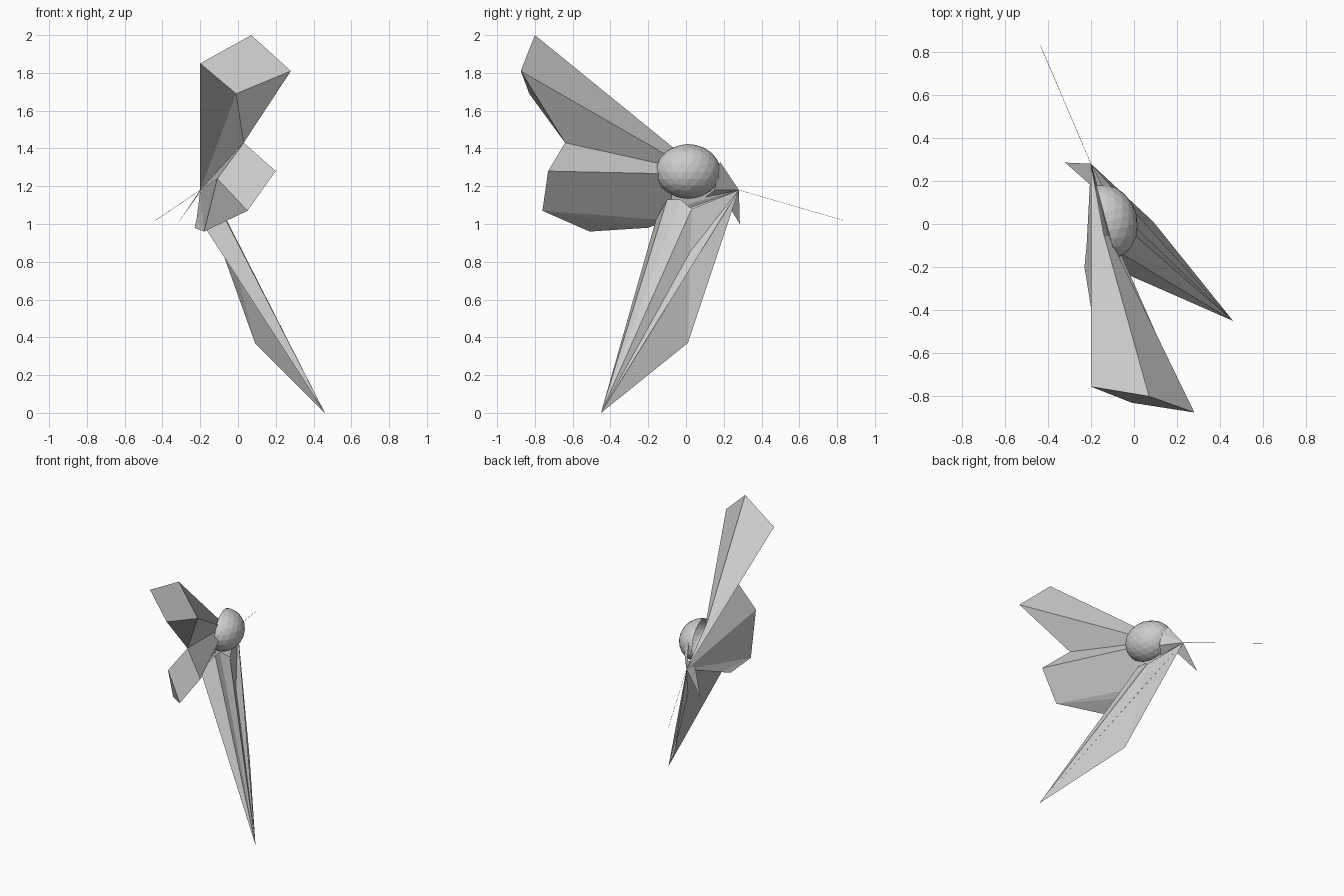
import bpy, bmesh, math
from mathutils import Vector, Matrix

cube = bpy.data.objects.get("Cube")
if cube:
    bpy.data.objects.remove(cube, do_unlink=True)

grey = bpy.data.materials.new("plain grey")
grey.use_nodes = True
grey.diffuse_color = (0.6, 0.6, 0.6, 1)
grey.node_tree.nodes["Principled BSDF"].inputs["Base Color"].default_value = (0.6, 0.6, 0.6, 1)


def add_object(name, bm):
    bmesh.ops.recalc_face_normals(bm, faces=bm.faces)
    mesh = bpy.data.meshes.new(name)
    bm.to_mesh(mesh)
    bm.free()
    mesh.materials.append(grey)
    obj = bpy.data.objects.new(name, mesh)
    bpy.context.collection.objects.link(obj)
    return obj


def folded(name, points, faces):
    """Folded sheet: points keyed by letter, each face a word of letters."""
    bm = bmesh.new()
    verts = {key: bm.verts.new(co) for key, co in points.items()}
    for face in faces.split():
        bm.faces.new([verts[key] for key in face])
    return add_object(name, bm)


# Shared points: the bill root, the notch between the wings and its root
apex = (-0.2, 0.28, 1.18)
notch = (0.03, -0.64, 1.43)
notch_root = (-0.13, -0.05, 1.3)

# Upper wing: long pyramid with a four-sided tip
folded("upper_wing", {
    "P": apex, "E": notch, "R": notch_root,
    "A": (-0.2, -0.755, 1.85), "B": (0.07, -0.8, 2.0),
    "C": (0.28, -0.875, 1.81), "D": (-0.01, -0.83, 1.69),
    "Y": (-0.12, -0.05, 1.335), "Z": (-0.14, -0.05, 1.39),
}, "ABCD ABZ AZP BCYZ CDE CERY DAP DEP")

# Lower wing: broad folded panel below it
folded("lower_wing", {
    "P": apex, "E": notch, "R": notch_root,
    "F": (0.2, -0.73, 1.28), "G": (0.05, -0.76, 1.07),
    "H": (-0.18, -0.51, 0.96), "I": (-0.23, -0.2, 0.98),
    "J": (-0.11, -0.67, 1.24), "W": (-0.22, -0.1, 1.02),
    "Y": (-0.1, -0.05, 1.265),
}, "EFGJ JGH EFYR FGWY GHI GIW EJP JHP HIW HWP")

# Tail: narrow pleats tapering down to a single point
folded("tail", {
    "P": apex, "T": (0.46, -0.45, 0.0), "K": (0.09, 0.01, 0.37),
    "S": (-0.2, -0.16, 1.02), "U": (-0.12, -0.1, 1.13),
    "V": (-0.13, -0.03, 1.13), "X": (-0.09, 0.03, 1.08),
}, "TSU TUV TVX TXK KXP TPS")

# Head: short facets from the body to the bill
folded("head", {
    "P": apex, "Q": (-0.15, 0.18, 1.33), "R": (-0.1, 0.17, 1.27),
    "S": (-0.1, 0.15, 1.18), "N": (-0.15, 0.1, 1.14),
}, "PQR PRS PSN")

# Small flap under the bill
folded("throat_flap", {
    "P": apex, "M": (-0.32, 0.285, 1.0), "N": (-0.2, 0.18, 1.17),
}, "PMN")

# Body: faceted half egg, open along its long middle plane
forward = Vector((-0.26, 0.97, 0)).normalized()
bm = bmesh.new()
bmesh.ops.create_icosphere(bm, subdivisions=3, radius=1)
bmesh.ops.scale(bm, vec=(0.145, 0.175, 0.145), verts=bm.verts)
bmesh.ops.bisect_plane(bm, geom=bm.verts[:] + bm.edges[:] + bm.faces[:],
                       plane_co=(0, 0, 0), plane_no=(1, 0, 0), clear_inner=True)
turn = Matrix.Rotation(math.atan2(-forward.x, forward.y), 4, "Z")
bmesh.ops.transform(bm, matrix=Matrix.Translation((-0.13, 0.01, 1.278)) @ turn, verts=bm.verts)
add_object("body", bm)

# Bill: hair-thin spike
tip = Vector((-0.435, 0.83, 1.02))
start = Vector(apex)
axis = tip - start
bm = bmesh.new()
bmesh.ops.create_cone(bm, segments=3, radius1=0.001, radius2=0.001, depth=axis.length)
spin = axis.to_track_quat("Z", "Y").to_matrix().to_4x4()
bmesh.ops.transform(bm, matrix=Matrix.Translation((start + tip) / 2) @ spin, verts=bm.verts)
add_object("bill", bm)
